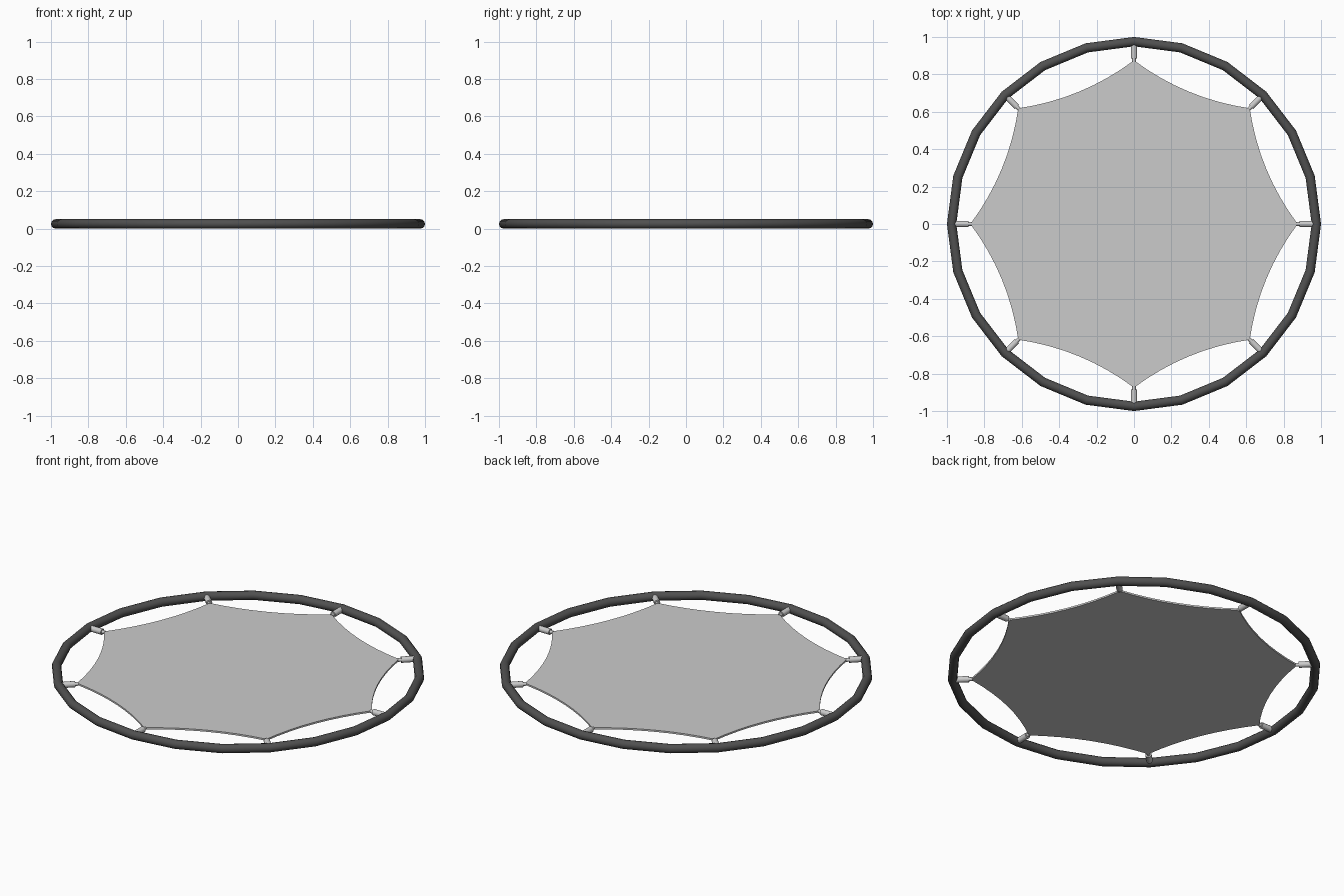
import bpy, bmesh
from math import pi, sin, cos, radians
from mathutils import Vector, Matrix

if "Cube" in bpy.data.objects:
    bpy.data.objects.remove(bpy.data.objects["Cube"])

Z = 0.025          # mid height of the whole model
R_TIP = 0.875      # radius of the membrane corners
SAG_R = 0.766      # radius at the middle of each scalloped edge


def polar(r, a, z=0.0):
    return Vector((r * cos(a), r * sin(a), z))


def make_object(bm, name):
    mesh = bpy.data.meshes.new(name)
    bmesh.ops.recalc_face_normals(bm, faces=bm.faces)
    bm.to_mesh(mesh)
    bm.free()
    obj = bpy.data.objects.new(name, mesh)
    bpy.context.collection.objects.link(obj)
    return obj


def smooth(obj, angle):
    bpy.ops.object.select_all(action='DESELECT')
    obj.select_set(True)
    bpy.context.view_layer.objects.active = obj
    bpy.ops.object.shade_smooth_by_angle(angle=radians(angle))


# 24-sided dark tubular ring
bpy.ops.mesh.primitive_torus_add(major_segments=24, minor_segments=12,
                                 major_radius=0.975, minor_radius=0.025,
                                 location=(0, 0, Z))
ring = bpy.context.object
ring.name = "outer_ring"
dark = bpy.data.materials.new("dark_grey")
dark.diffuse_color = (0.08, 0.08, 0.08, 1)
dark.use_nodes = True
dark.node_tree.nodes["Principled BSDF"].inputs["Base Color"].default_value = dark.diffuse_color
ring.data.materials.append(dark)
smooth(ring, 40)

# Thin membrane with eight corners and inward-curved edges
bm = bmesh.new()
outline = []
for i in range(8):
    a = polar(R_TIP, i * pi / 4)
    b = polar(R_TIP, (i + 1) * pi / 4)
    mid = polar(SAG_R, (i + 0.5) * pi / 4)
    ctrl = 2 * mid - (a + b) / 2
    for k in range(8):
        t = k / 8
        outline.append((1 - t) ** 2 * a + 2 * t * (1 - t) * ctrl + t * t * b)
face = bm.faces.new([bm.verts.new(p + Vector((0, 0, Z - 0.005))) for p in outline])
ext = bmesh.ops.extrude_face_region(bm, geom=[face])
bmesh.ops.translate(bm, vec=(0, 0, 0.01),
                    verts=[v for v in ext["geom"] if isinstance(v, bmesh.types.BMVert)])
make_object(bm, "membrane")


# Radial connectors: a wide barrel and a thin pin at each corner
def connector(i):
    a = i * pi / 4
    bm = bmesh.new()
    for r, start, end in ((0.017, 0.886, 0.965), (0.010, 0.868, 0.890)):
        mat = (Matrix.Rotation(a, 4, 'Z')
               @ Matrix.Translation(((start + end) / 2, 0, Z))
               @ Matrix.Rotation(pi / 2, 4, 'Y'))
        bmesh.ops.create_cone(bm, cap_ends=True, segments=12, radius1=r,
                              radius2=r, depth=end - start, matrix=mat)
    smooth(make_object(bm, f"connector_{i + 1}"), 40)


for i in range(8):
    connector(i)
